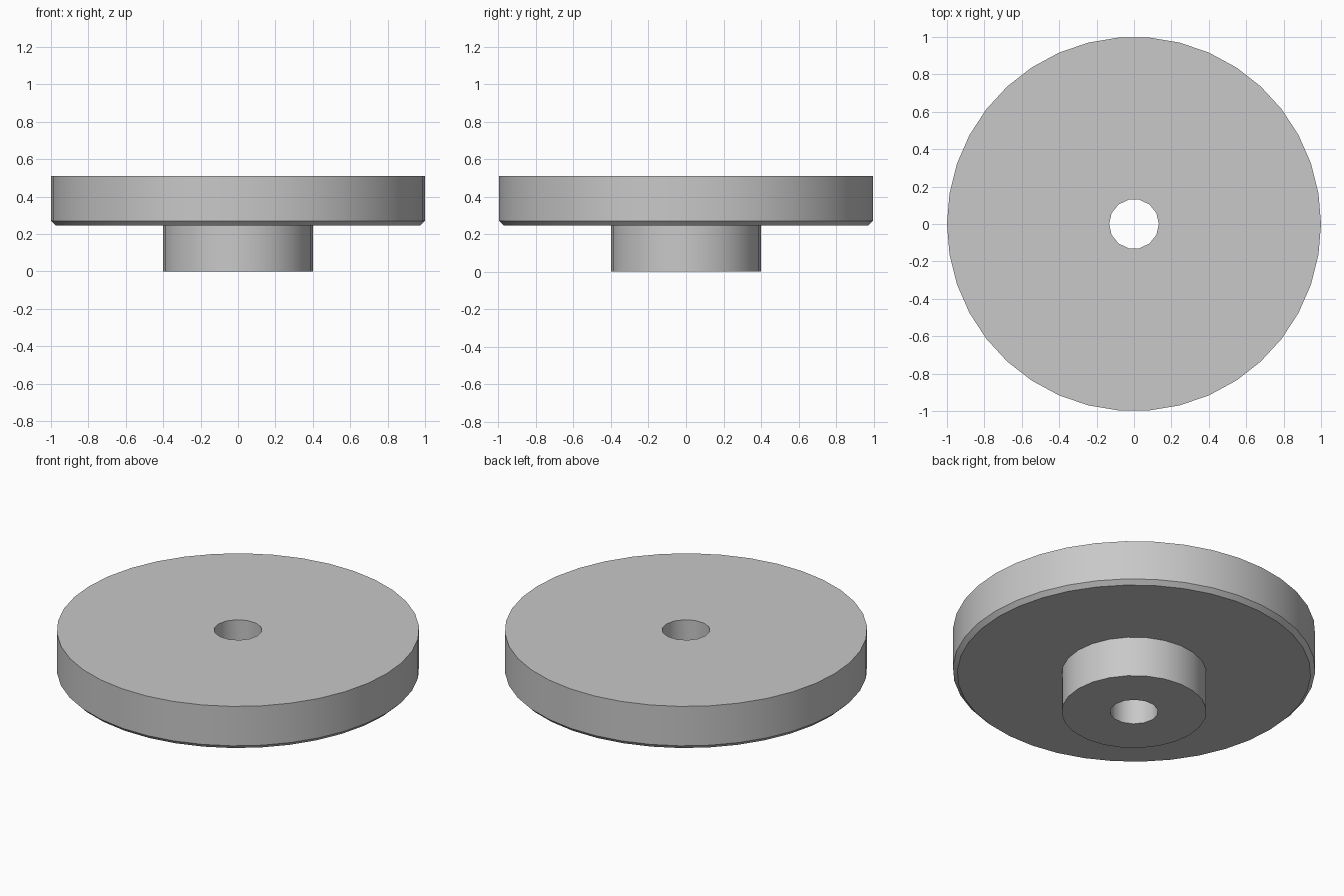
import bpy
import bmesh
from math import cos, sin, tau, radians

default_cube = bpy.data.objects.get("Cube")
if default_cube:
    bpy.data.objects.remove(default_cube, do_unlink=True)

# Single plain grey
grey = bpy.data.materials.new("plain_grey")
grey.use_nodes = True
colour = (0.58, 0.58, 0.58, 1)
grey.diffuse_color = colour
grey.node_tree.nodes["Principled BSDF"].inputs["Base Color"].default_value = colour


def turned(name, profile, sides):
    """Closed solid turned about z from (radius, height) points, bottom to top."""
    bm = bmesh.new()
    rings = [[bm.verts.new((r * cos(tau * i / sides), r * sin(tau * i / sides), z))
              for i in range(sides)] for r, z in profile]
    for low, high in zip(rings, rings[1:]):
        for i in range(sides):
            j = (i + 1) % sides
            bm.faces.new((low[i], low[j], high[j], high[i]))
    bm.faces.new(rings[0][::-1])
    bm.faces.new(rings[-1])
    mesh = bpy.data.meshes.new(name)
    bm.to_mesh(mesh)
    bm.free()
    mesh.materials.append(grey)
    obj = bpy.data.objects.new(name, mesh)
    bpy.context.collection.objects.link(obj)
    return obj


def combine(target, tool, operation):
    """Apply a boolean, then discard the tool solid."""
    mod = target.modifiers.new(operation.lower(), "BOOLEAN")
    mod.operation = operation
    mod.solver = "EXACT"
    mod.object = tool
    bpy.context.view_layer.objects.active = target
    bpy.ops.object.modifier_apply(modifier=mod.name)
    bpy.data.objects.remove(tool, do_unlink=True)


# Wide disc with a chamfered lower rim
wheel = turned("flanged_disc", [(0.975, 0.245), (1, 0.27), (1, 0.51)], 38)

# Hub below the disc, overlapping into it
hub = turned("hub", [(0.4, 0), (0.4, 0.35)], 24)
combine(wheel, hub, "UNION")

# Central through bore
bore = turned("bore_cutter", [(0.133, -0.1), (0.133, 0.6)], 14)
bore.hide_render = True
combine(wheel, bore, "DIFFERENCE")

# Smooth round walls with crisp rims
bpy.ops.object.select_all(action="DESELECT")
wheel.select_set(True)
bpy.context.view_layer.objects.active = wheel
bpy.ops.object.shade_smooth_by_angle(angle=radians(35))
